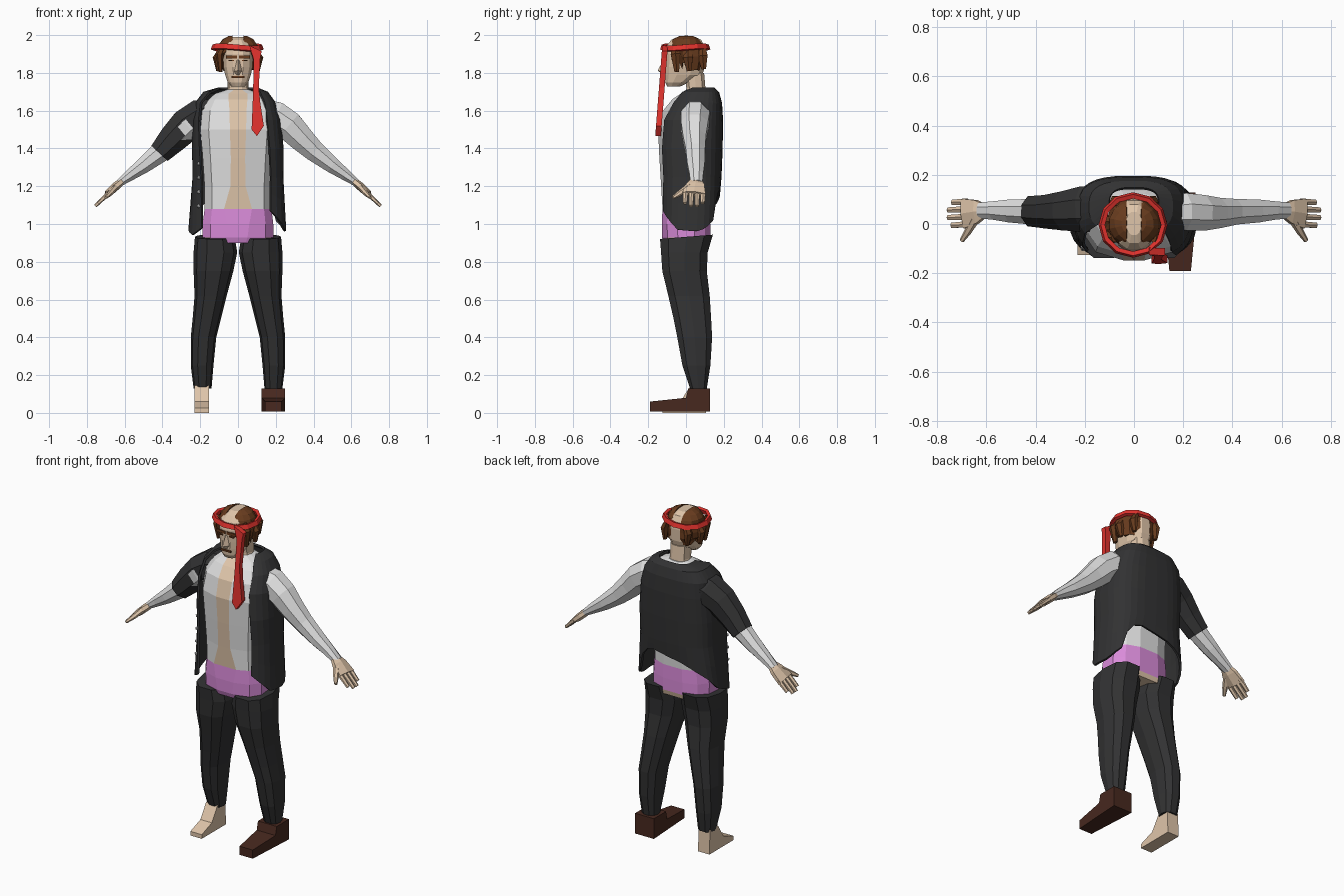
import bpy, bmesh, math, random
from mathutils import Vector

if "Cube" in bpy.data.objects:
    bpy.data.objects.remove(bpy.data.objects["Cube"])
random.seed(4)


def mat(name, r, g, b):
    m = bpy.data.materials.new(name)
    m.diffuse_color = (r, g, b, 1)
    m.use_nodes = True
    m.node_tree.nodes["Principled BSDF"].inputs["Base Color"].default_value = m.diffuse_color
    return m


WHITE = mat("shirt_white", .74, .74, .74)
SKIN = mat("skin", .74, .56, .4)
DARK = mat("charcoal_cloth", .032, .032, .033)
PINK = mat("pink_cloth", .7, .26, .7)
RED = mat("red_cloth", .75, .032, .026)
HAIR = mat("hair_brown", .14, .045, .013)
BOOT = mat("boot_leather", .065, .022, .014)


def finish(name, bm, *mats):
    bmesh.ops.recalc_face_normals(bm, faces=bm.faces)
    me = bpy.data.meshes.new(name)
    bm.to_mesh(me)
    bm.free()
    for m in mats:
        me.materials.append(m)
    ob = bpy.data.objects.new(name, me)
    bpy.context.collection.objects.link(ob)
    return ob


def grid(rings, closed=True, caps=True):
    """Skin a list of equal-length point rows."""
    bm = bmesh.new()
    rows = [[bm.verts.new(p) for p in r] for r in rings]
    n = len(rows[0])
    for a, b in zip(rows, rows[1:]):
        for i in range(n if closed else n - 1):
            j = (i + 1) % n
            bm.faces.new((a[i], a[j], b[j], b[i]))
    if closed and caps:
        bm.faces.new(rows[0])
        bm.faces.new(rows[-1])
    return bm


def oval(z, x0, x1, y0, y1, n=12, p=.8, strip=None):
    """Horizontal rounded ring with one face centred on the front."""
    pts = []
    for i in range(n):
        a = 2 * math.pi * (i + .5) / n
        s, c = math.sin(a), math.cos(a)
        pts.append(Vector(((x0 + x1) / 2 + (x1 - x0) / 2 * math.copysign(abs(s) ** p, s),
                           (y0 + y1) / 2 - (y1 - y0) / 2 * math.copysign(abs(c) ** p, c), z)))
    if strip:
        pts[0].x, pts[-1].x = strip, -strip
    return pts


def tube(path, n=8):
    """Tube along (x, y, z, radius, y radius) stations."""
    cs = [Vector(s[:3]) for s in path]
    rings = []
    for k, s in enumerate(path):
        d = (cs[min(k + 1, len(cs) - 1)] - cs[max(k - 1, 0)]).normalized()
        side = (Vector((0, 1, 0)) - d * d.y).normalized()
        up = d.cross(side)
        rings.append([cs[k] + side * s[4] * math.cos(a) + up * s[3] * math.sin(a)
                      for a in (2 * math.pi * (i + .5) / n for i in range(n))])
    return grid(rings)


def solidify(ob, t, offset=-1):
    m = ob.modifiers.new("thickness", 'SOLIDIFY')
    m.thickness, m.offset = t, offset


def extrude_x(name, prof, x0, x1, m, toe):
    """Side profile spread across x and narrowed toward the toe."""
    xm = (x0 + x1) / 2
    rings = [[Vector((xm + (x - xm) * (toe if y < -.1 else 1), y, z)) for y, z in prof] for x in (x0, x1)]
    return finish(name, grid(rings), m)


# torso: shirt with bare strip at the front, pink shorts, skin below (last value: strip half width)
body = [(.9, .185, -.12, .125, .04), (.928, .192, -.13, .132, .05), (1.0, .192, -.132, .132, .06), (1.08, .182, -.128, .13, .074),
        (1.2, .182, -.135, .135, .04), (1.35, .192, -.145, .15, .038), (1.5, .205, -.152, .16, .043), (1.6, .195, -.125, .155, .045),
        (1.66, .16, -.075, .14, .05), (1.69, .125, -.03, .125, .05), (1.712, .06, .0, .11, None)]
bm = grid([oval(z, -r, r, a, b, strip=w) for z, r, a, b, w in body])
for f in bm.faces:
    c = f.calc_center_median()
    if c.z < .928:
        f.material_index = 1 if c.y < -.05 and abs(c.x) < .12 and c.z > .905 else 2
    elif c.z < 1.08:
        f.material_index = 1
    elif abs(c.x) < .02 and c.y < .0:
        f.material_index = 2
finish("torso", bm, WHITE, PINK, SKIN)

# trouser legs: z, inner x, outer x, front y, back y
leg = [(.13, .14, .235, .02, .112), (.25, .13, .25, -.022, .132), (.4, .115, .25, -.05, .142), (.5, .09, .24, -.07, .137),
       (.62, .06, .23, -.098, .13), (.75, .025, .235, -.13, .115), (.85, .004, .235, -.137, .12), (.932, .018, .228, -.143, .148)]
for s, side in ((1, "right"), (-1, "left")):
    rings = [oval(z, *sorted((s * a, s * b)), c, d, 10) for z, a, b, c, d in leg]
    for q in rings[-1]:
        q.z += .08 * q.y
    finish("trouser_leg_" + side, grid(rings), DARK)

# one boot, one bare foot
extrude_x("boot", [(-.19, .008), (-.19, .06), (0, .08), (.012, .13), (.128, .13), (.128, .008)], .125, .25, BOOT, .7)
extrude_x("bare_foot", [(-.125, 0), (-.125, .025), (-.03, .06), (.025, .145), (.1, .145), (.105, 0)], -.23, -.154, SKIN, 1)

# arms and hands
arm = [(.12, .045, 1.59, .08, .07), (.2, .05, 1.565, .09, .082), (.27, .045, 1.52, .084, .078), (.335, .045, 1.452, .073, .066),
       (.405, .05, 1.385, .06, .056), (.5, .053, 1.31, .045, .05), (.57, .055, 1.26, .033, .04), (.628, .055, 1.217, .021, .035)]
palm = [(.605, .055, 1.235, .018, .03), (.64, .05, 1.205, .022, .055), (.692, .042, 1.158, .02, .07)]
for s, side in ((1, "right"), (-1, "left")):
    def flip(path):
        return [(s * q[0],) + tuple(q[1:]) for q in path]
    finish("shirt_arm_" + side, tube(flip(arm)), WHITE)
    finish("palm_" + side, tube(flip(palm), 6), SKIN)
    for k, tip in enumerate((.74, .755, .755, .738)):
        y = -.002 + k * .031
        end = 1.155 - (tip - .69) * .92
        finish("finger_%d_%s" % (k, side), tube(flip([(.68, y, 1.168, .013, .015), (tip, y - .003, end, .009, .012)]), 6), SKIN)
    finish("thumb_" + side, tube(flip([(.645, .02, 1.2, .017, .02), (.675, -.03, 1.165, .014, .016),
                                       (.70, -.068, 1.14, .008, .01)]), 6), SKIN)

# short sleeve on one side
finish("short_sleeve", tube([(-.13, .06, 1.59, .08, .1), (-.2, .06, 1.57, .098, .1), (-.275, .053, 1.522, .095, .085),
                             (-.345, .05, 1.45, .083, .073), (-.415, .052, 1.375, .064, .066)]), DARK)

# open vest: z, left rx, right rx, front y, back y, left opening x, right opening x
vest = [(1.718, .10, .10, .01, .145, .098, .09), (1.695, .18, .155, -.04, .17, .15, .115), (1.64, .222, .195, -.09, .185, .195, .14),
        (1.55, .235, .222, -.14, .19, .205, .152), (1.4, .238, .236, -.155, .188, .2, .165),
        (1.25, .235, .234, -.152, .182, .192, .172), (1.0, .257, .25, -.146, .175, .188, .17)]
HEM = [(-1, .98), (-.85, .94), (-.65, .97), (-.4, 1.07), (-.12, 1.14), (.12, 1.19), (.24, 1.14), (.32, 1.02),
       (.55, .96), (.75, .97), (.9, 1.03), (1, 1.07)]


def hem(u):
    for (a, za), (b, zb) in zip(HEM, HEM[1:]):
        if u <= b:
            return za + (zb - za) * (u - a) / (b - a)
    return HEM[-1][1]


def vest_point(row, u):
    z, rl, rr, yf, yb, ol, orr = row
    r, o = (rr, orr) if u > 0 else (rl, ol)
    a = abs(u) * (math.pi - math.asin((o / r) ** 1.25))
    c = math.cos(a)
    p = .65 if c > 0 else .8
    return Vector((math.copysign(r * math.sin(a) ** p, u),
                   (yf + yb) / 2 + (yb - yf) / 2 * math.copysign(abs(c) ** p, c), z))


us = [-1 + i / 12 for i in range(25)]
rows = [[vest_point(r, u) for u in us] for r in vest]
for u, q in zip(us, rows[-1]):
    q.z = hem(u)
rows.insert(-1, [a.lerp(b, .5) for a, b in zip(rows[-2], rows[-1])])
solidify(finish("vest", grid(rows, closed=False), DARK), .012, 0)

# buttons along one vest edge
for k in range(4):
    q = vest_point(vest[-2], -.95).lerp(vest_point(vest[-1], -.95), k / 4)
    q.z = 1.32 - .075 * k
    bm = bmesh.new()
    bmesh.ops.create_icosphere(bm, subdivisions=1, radius=.011)
    bmesh.ops.translate(bm, verts=bm.verts, vec=q + Vector((-.002, -.004, 0)))
    finish("button_%d" % k, bm, WHITE)

# neck and head
finish("neck", grid([oval(z, -r, r, a, b, 10) for z, r, a, b in ((1.66, .07, -.01, .108), (1.72, .055, .0, .105), (1.8, .056, -.01, .098))]), SKIN)
skull = [(1.728, .036, -.1, -.03), (1.75, .056, -.112, .02), (1.79, .07, -.116, .09), (1.83, .079, -.115, .102),
         (1.9, .082, -.115, .104), (1.945, .076, -.104, .098), (1.975, .052, -.08, .082), (1.991, .032, -.045, .05)]
finish("head", grid([oval(z, -r, r, a, b) for z, r, a, b in skull]), SKIN)
finish("nose", grid([[Vector(q) for q in r] for r in (
    [(-.011, -.105, 1.868), (.011, -.105, 1.868), (0, -.12, 1.868)],
    [(-.025, -.105, 1.808), (.025, -.105, 1.808), (0, -.15, 1.812)],
    [(-.015, -.105, 1.79), (.015, -.105, 1.79), (0, -.12, 1.79)])]), SKIN)


# painted brows, eyes and mouth
def plate(name, x, z, w, h, y):
    bm = bmesh.new()
    bmesh.ops.create_cube(bm, size=1)
    for v in bm.verts:
        v.co = Vector((x + v.co.x * w, y + v.co.y * .009, z + v.co.z * h))
    finish(name, bm, HAIR)


for s in (-1, 1):
    plate("brow", s * .034, 1.884, .06, .016, -.113)
    plate("eye", s * .036, 1.866, .03, .007, -.112)
plate("mouth", 0, 1.778, .068, .01, -.116)

# hair: thick jagged shells either side of a shaved strip
for s, side in ((1, "right"), (-1, "left")):
    bm = bmesh.new()
    bmesh.ops.create_uvsphere(bm, u_segments=14, v_segments=10, radius=1)
    for v in bm.verts:
        j = random.uniform(1.0, 1.12)
        h = math.hypot(v.co.x, v.co.y)
        k = j * h ** -.3 if h > .01 else j
        v.co = Vector((v.co.x * .108 * k, v.co.y * .1 * k + .002, 1.888 + v.co.z * .112))
    for co, no in (((s * .03, 0, 0), (-s, 0, 0)), ((0, -.07, 1.9), (0, -.8, -.6)), ((0, 0, 1.825), (0, -.1, -1))):
        bmesh.ops.bisect_plane(bm, geom=bm.verts[:] + bm.edges[:] + bm.faces[:], plane_co=co, plane_no=no, clear_outer=True)
    for v in bm.verts:
        if v.co.z < 1.85:
            v.co.z += random.uniform(-.015, .03)
    solidify(finish("hair_" + side, bm, HAIR), .022)
    # hanging locks beside the face and at the back
    for x, y, z, l in ((.088, -.055, 1.9, .095), (.1, .01, 1.88, .07), (.07, .088, 1.89, .07)):
        finish("lock_" + side, tube([(s * x * .9, y, z + .04, .014, .02), (s * x * 1.12, y, z, .022, .03),
                                     (s * x * 1.05, y + .006, z - l, .01, .014)], 6), HAIR)

# headband with knot and hanging tail
band = []
for dz, k in ((-.014, 1.02), (.012, .95)):
    band.append([Vector((-.004 + .129 * k * math.sin(a), -.004 - .122 * k * math.cos(a),
                         1.935 + dz - .012 * math.sin(a) * math.cos(a))) for a in (2 * math.pi * i / 12 for i in range(12))])
solidify(finish("headband", grid(band, caps=False), RED), .018, 0)
tail = [(.06, 1.945), (.125, 1.915), (.118, 1.88), (.11, 1.72), (.118, 1.64), (.137, 1.52), (.1, 1.465), (.072, 1.5),
        (.08, 1.7), (.083, 1.87)]
finish("headband_tail", grid([[Vector((x, y - .035 * (1.94 - z) / .45, z)) for x, z in tail] for y in (-.126, -.096)]), RED)
